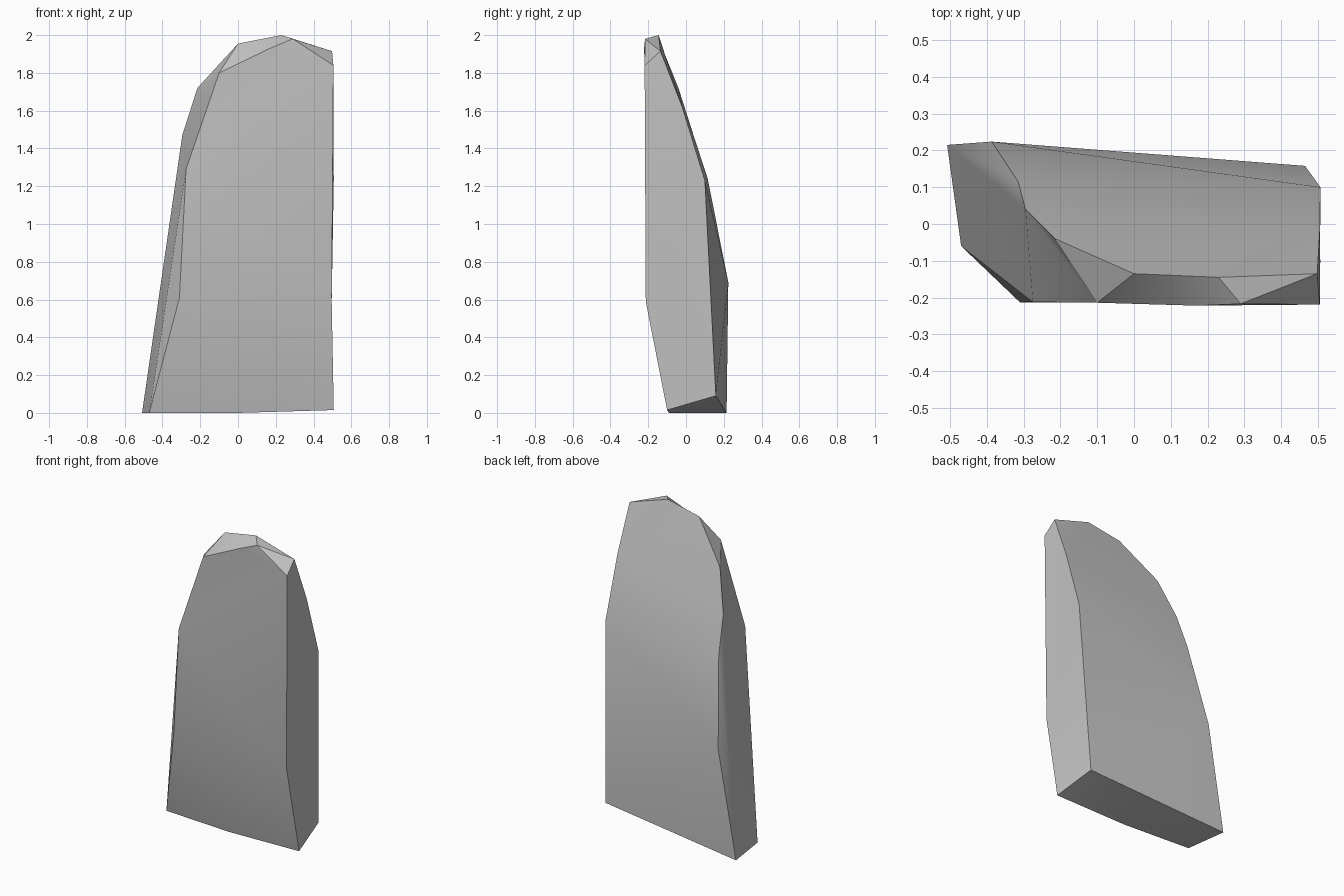
import bpy, bmesh, math

cube = bpy.data.objects.get("Cube")
if cube:
    bpy.data.objects.remove(cube, do_unlink=True)

# Stone colour
stone = bpy.data.materials.new("stone grey")
stone.use_nodes = True
grey = (0.54, 0.54, 0.54, 1)
stone.diffuse_color = grey
stone.node_tree.nodes["Principled BSDF"].inputs["Base Color"].default_value = grey

# Outlines of the front and back faces, from the lower left over the top to the lower right;
# the front one returns to the middle of its bottom edge
front_outline = [(-.47, -.06, 0), (-.31, -.213, .61), (-.275, -.212, 1.29), (-.1, -.214, 1.8),
                 (.17, -.222, 1.93), (.29, -.217, 1.98), (.505, -.219, 1.84),
                 (.496, -.213, .59), (.507, -.1, .015), (0, -.09, 0)]
back_outline = [(-.508, .215, 0), (-.387, .224, .69), (-.315, .115, 1.24), (-.295, .04, 1.47),
                (-.215, -.04, 1.72), (0, -.135, 1.955), (.23, -.145, 2), (.498, -.135, 1.915),
                (.505, -.02, 1.62), (.507, .1, 1.23), (.465, .158, .09)]

bm = bmesh.new()
front = [bm.verts.new(p) for p in front_outline]
back = [bm.verts.new(p) for p in back_outline]


def zip_chains(a, b):
    """Fill between two chains of vertices, always taking the shorter diagonal."""
    i = j = 0
    while i < len(a) - 1 or j < len(b) - 1:
        step_a = (a[i + 1].co - b[j].co).length if i < len(a) - 1 else math.inf
        step_b = (a[i].co - b[j + 1].co).length if j < len(b) - 1 else math.inf
        if step_a < step_b:
            bm.faces.new((a[i], a[i + 1], b[j]))
            i += 1
        else:
            bm.faces.new((a[i], b[j + 1], b[j]))
            j += 1


# Rim, with straight edges up the lower right-hand side of the slab
zip_chains(front[:1] + front[2:9], back[:1] + back[3:])
# Bevels that fill out the side to those straight edges
bm.faces.new(front[:3])
zip_chains(back[:1], back[1:4])
# Front face, back face and underside
zip_chains(front[:5], front[:4:-1])
zip_chains(back[:7], back[:6:-1])
zip_chains([front[0], front[9], front[8]], [back[0], back[-1]])
bmesh.ops.recalc_face_normals(bm, faces=bm.faces)

mesh = bpy.data.meshes.new("stone_slab")
bm.to_mesh(mesh)
bm.free()
mesh.materials.append(stone)
slab = bpy.data.objects.new("stone_slab", mesh)
bpy.context.collection.objects.link(slab)

# Soft shading within each face, hard chipped edges
bpy.ops.object.select_all(action='DESELECT')
slab.select_set(True)
bpy.context.view_layer.objects.active = slab
bpy.ops.object.shade_smooth_by_angle(angle=math.radians(30))
